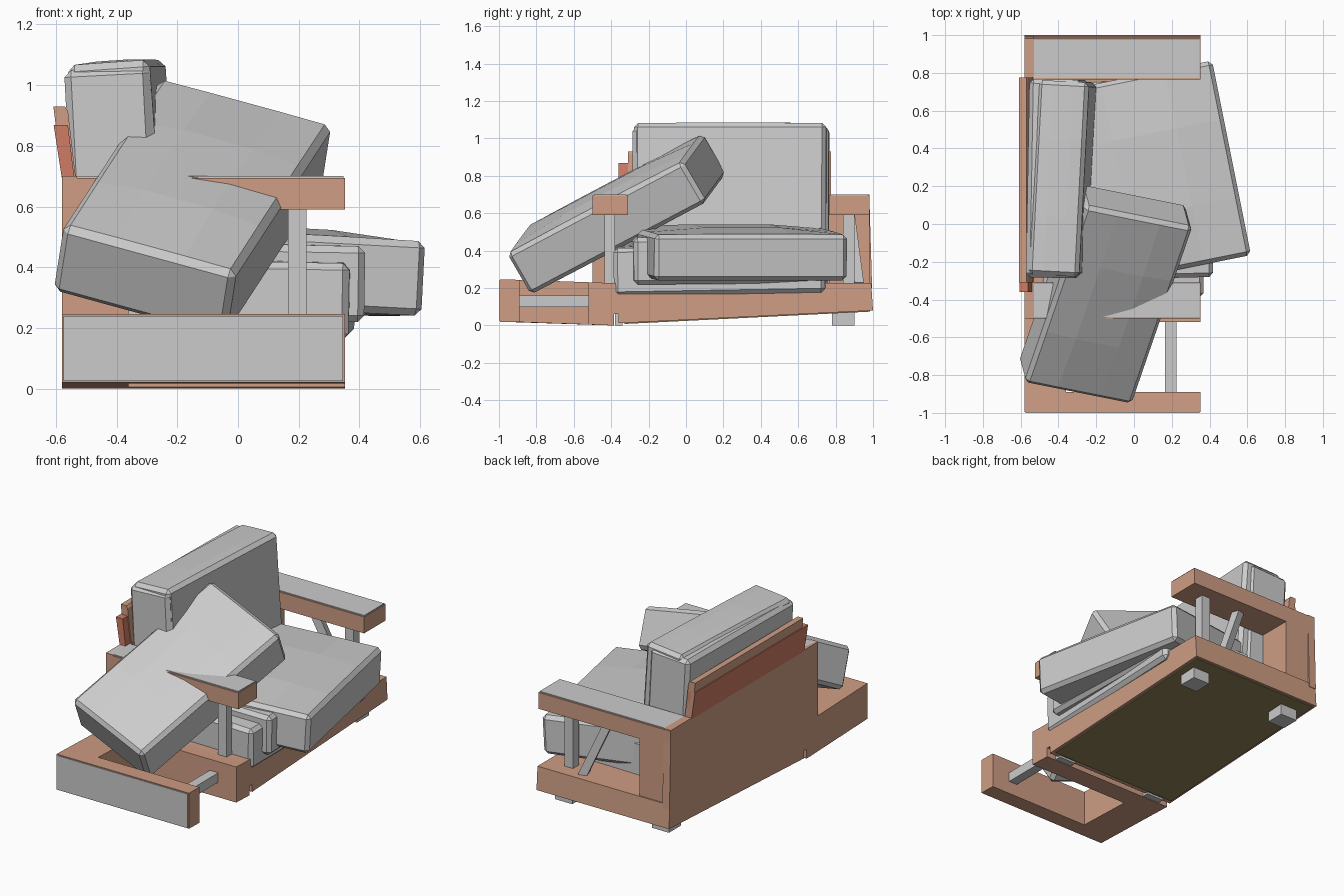
import bpy, bmesh
from math import radians
from mathutils import Vector, Matrix, Euler

if "Cube" in bpy.data.objects:
    bpy.data.objects.remove(bpy.data.objects["Cube"])


def material(name, color):
    m = bpy.data.materials.new(name)
    m.diffuse_color = (*color, 1)
    m.use_nodes = True
    m.node_tree.nodes["Principled BSDF"].inputs["Base Color"].default_value = m.diffuse_color
    return m


WOOD = material("wood", (0.62, 0.34, 0.23))
RED = material("red_wood", (0.62, 0.2, 0.13))
OLIVE = material("olive_board", (0.28, 0.22, 0.1))


def finish(name, bm, mat=None, matrix=None):
    bmesh.ops.recalc_face_normals(bm, faces=bm.faces[:])
    me = bpy.data.meshes.new(name)
    bm.to_mesh(me)
    bm.free()
    if mat:
        me.materials.append(mat)
    ob = bpy.data.objects.new(name, me)
    if matrix:
        ob.matrix_world = matrix
    bpy.context.collection.objects.link(ob)
    return ob


def prism(name, pts, vec, mat=None):
    """Extrude a planar outline along vec."""
    bm = bmesh.new()
    face = bm.faces.new([bm.verts.new(p) for p in pts])
    ext = bmesh.ops.extrude_face_region(bm, geom=[face])["geom"]
    bmesh.ops.translate(bm, vec=vec, verts=[v for v in ext if isinstance(v, bmesh.types.BMVert)])
    # the source face stays as the near cap
    return finish(name, bm, mat)


def box(name, lo, hi, mat=None):
    (x0, y0, z0), (x1, y1, z1) = lo, hi
    return prism(name, [(x0, y0, z0), (x1, y0, z0), (x1, y1, z0), (x0, y1, z0)],
                 (0, 0, z1 - z0), mat)


def beam(name, a, b, w):
    """Square stick between two points."""
    a, b = Vector(a), Vector(b)
    d = b - a
    bm = bmesh.new()
    bmesh.ops.create_cube(bm, size=1)
    bmesh.ops.scale(bm, vec=(w, w, d.length), verts=bm.verts)
    return finish(name, bm, None,
                  Matrix.Translation((a + b) / 2) @ d.to_track_quat('Z', 'Y').to_matrix().to_4x4())


def cushion(name, center, size, rot, dome=0.03):
    """Chamfered block with slightly domed top and bottom."""
    bm = bmesh.new()
    bmesh.ops.create_cube(bm, size=1)
    bmesh.ops.scale(bm, vec=size, verts=bm.verts)
    bmesh.ops.bevel(bm, geom=bm.edges[:], offset=0.022, segments=1, affect='EDGES')
    for axis in (0, 1):
        for t in (-0.2, 0.2):
            no = Vector((axis == 0, axis == 1, 0))
            bmesh.ops.bisect_plane(bm, geom=bm.verts[:] + bm.edges[:] + bm.faces[:],
                                   plane_co=no * size[axis] * t, plane_no=no)
    for v in bm.verts:
        u, w = 2 * v.co.x / size[0], 2 * v.co.y / size[1]
        v.co.z += (1 if v.co.z > 0 else -0.4) * dome * (1 - u * u) * (1 - w * w)
    return finish(name, bm, None, Matrix.Translation(center) @ rot.to_4x4())


def euler(x, y, z):
    return Euler((radians(x), radians(y), radians(z))).to_matrix()


# sagging base, tilted up towards the far end
X0, X1 = -0.58, 0.352
prism("base", [(X0, -0.36, 0.012), (X0, 1.0, 0.08), (X0, 0.99, 0.228), (X0, -0.5, 0.228),
               (X0, -0.5, 0.06), (X0, -0.36, 0.06)], (X1 - X0, 0, 0), WOOD)
prism("bottom_board", [(-0.565, -0.33, 0.008), (-0.565, 0.985, 0.074), (-0.565, 0.985, 0.09),
                       (-0.565, -0.33, 0.024)], (0.9, 0, 0), OLIVE)
for i, x in enumerate((-0.51, 0.17)):
    box(f"far_foot_{i}", (x, 0.78, 0), (x + 0.12, 0.9, 0.09))
    box(f"near_foot_{i}", (x, -0.38, 0), (x + 0.12, -0.34, 0.075))

# back wall and its two leaning boards
prism("back_wall", [(X0, -0.5, 0.2), (X0, 0.995, 0.2), (X0, 0.98, 0.7), (X0, -0.5, 0.7)],
      (0.05, 0, 0), WOOD)
prism("back_board_lower", [(-0.575, -0.36, 0.66), (-0.535, -0.36, 0.66),
                           (-0.56, -0.36, 0.868), (-0.607, -0.36, 0.868)], (0, 1.135, 0), RED)
prism("back_board_upper", [(-0.58, -0.31, 0.7), (-0.535, -0.31, 0.7), (-0.56, -0.31, 0.915),
                           (-0.57, -0.31, 0.93), (-0.608, -0.31, 0.93)], (0, 1.085, 0), WOOD)

# standing arms: rear post and arm bar in one outline, grey pad on top
for name, y0, y1 in (("near_arm", -0.5, -0.31), ("far_arm", 0.765, 0.982)):
    prism(name, [(X0, y0, 0.2), (-0.36, y0, 0.2), (-0.36, y0, 0.59), (X1, y0, 0.59),
                 (X1, y0, 0.694), (X0, y0, 0.694)], (0, y1 - y0, 0), WOOD)
    box(name + "_pad", (X0 + 0.005, y0 + 0.008, 0.69), (X1 - 0.005, y1 - 0.008, 0.7))
box("near_arm_post", (0.165, -0.435, 0.22), (0.225, -0.38, 0.6))
box("far_arm_post", (0.165, 0.84, 0.22), (0.225, 0.9, 0.6))
beam("far_arm_brace", (0.08, 0.92, 0.22), (-0.08, 0.87, 0.6), 0.05)

# fallen arm lying flat on the floor
prism("fallen_arm", [(X0, -0.995, 0.02), (X1, -0.995, 0.02), (X1, -0.89, 0.018),
                     (-0.36, -0.89, 0.018), (-0.36, -0.52, 0.005), (X1, -0.52, 0.005),
                     (X1, -0.385, 0.0), (X0, -0.385, 0.0)], (0, 0, 0.226), WOOD)
box("fallen_arm_pad", (X0 + 0.006, -1.0, 0.026), (X1 - 0.006, -0.99, 0.24))
box("fallen_arm_post", (0.165, -0.9, 0.1), (0.225, -0.5, 0.16))

# seat cushions, slipped forward
cushion("seat_cushion_low", (-0.05, 0.185, 0.302), (0.85, 1.13, 0.255), euler(1, 1, -1), 0.015)
cushion("seat_cushion_mid", (-0.01, 0.21, 0.355), (0.83, 1.0, 0.25), euler(0.5, 1, 1.5), 0.015)
cushion("seat_cushion_top", (0.09, 0.265, 0.385), (0.86, 1.05, 0.245), euler(0, 3, 11.3), 0.035)

# back cushions, overlapping
cushion("back_cushion_a", (-0.405, 0.24, 0.69), (0.28, 1.05, 0.73), euler(0, -3, -1), 0.01)
cushion("back_cushion_b", (-0.375, 0.24, 0.71), (0.27, 1.03, 0.73), euler(0, -4, -3), 0.01)

# loose cushion leaning over the near arm
side = Vector((0.55, -0.11, -0.15)).normalized()
up = side.cross(Vector((0.32, 0.93, 0.49))).normalized()
rot = Matrix((side, up.cross(side), up)).transposed()
cushion("loose_cushion", (-0.15, -0.37, 0.595), (0.6, 1.11, 0.255), rot, 0.03)
